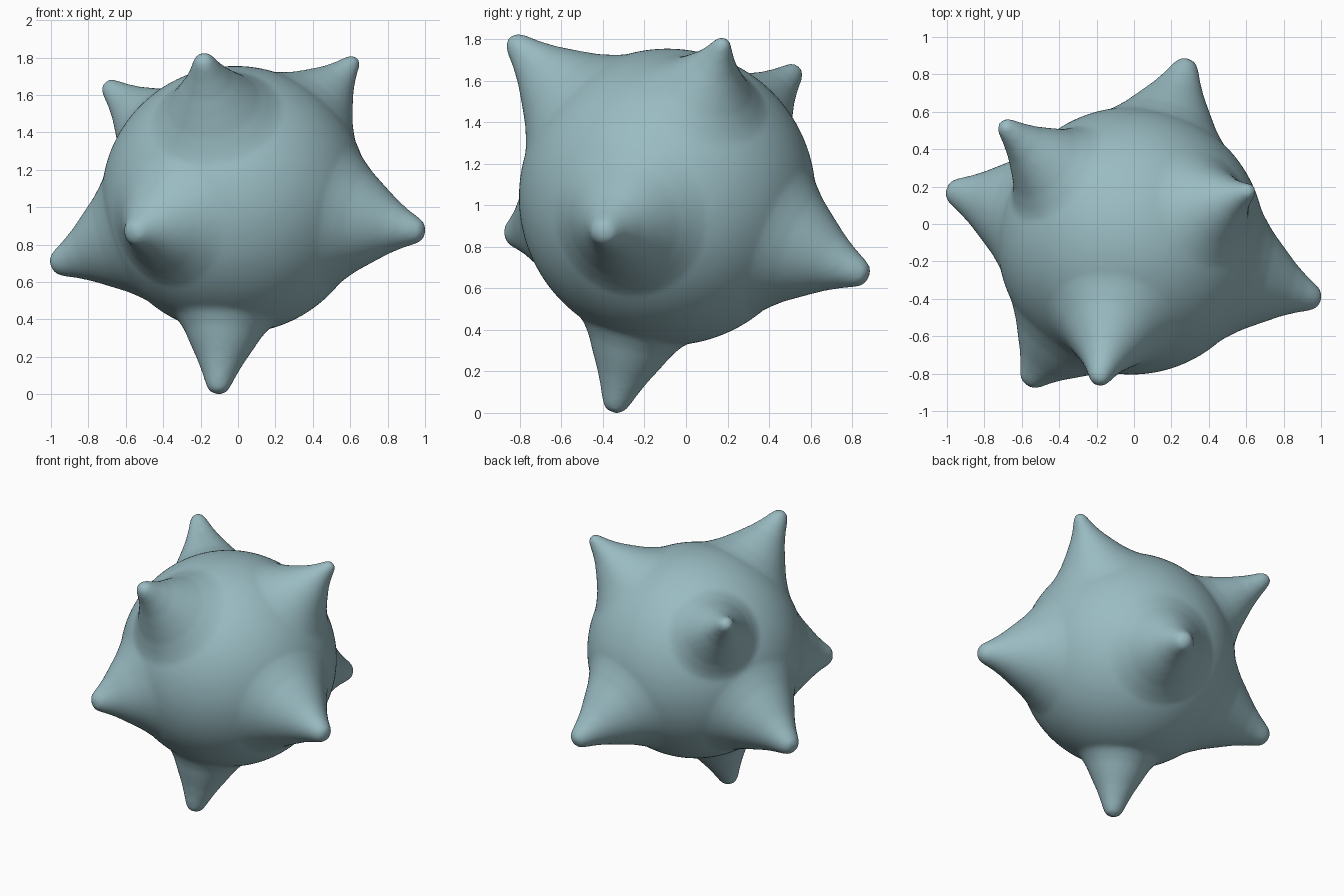
import bpy, bmesh, math
from mathutils import Vector, Matrix

if "Cube" in bpy.data.objects:
    bpy.data.objects.remove(bpy.data.objects["Cube"])

C = Vector((-0.015, -0.09, 1.04))   # ball centre
R = 0.715

# spike tip, base width factor, tip width factor
SPIKES = [
    ((-0.19, -0.85, 1.81), 0.98, 0.85),   # upper front
    ((1.00, -0.41, 0.865), 1.06, 1.0),    # right
    ((-1.00, 0.185, 0.685), 1.04, 1.05),  # left
    ((-0.575, -0.86, 0.855), 0.98, 0.95), # lower front
    ((-0.11, -0.35, 0.00), 0.72, 0.95),   # bottom
    ((0.635, 0.185, 1.80), 0.90, 0.65),   # upper right
    ((-0.71, 0.54, 1.66), 0.84, 0.8),     # upper left back
    ((0.29, 0.88, 0.655), 1.02, 1.0),     # back
]
# (height along axis, radius) for a tip at 1.06
PROFILE = [(1.06, 0.0), (1.055, 0.03), (1.04, 0.055), (1.01, 0.073), (0.95, 0.103),
           (0.88, 0.145), (0.79, 0.21), (0.715, 0.265), (0.655, 0.32), (0.59, 0.39)]
SEG = 48

bm = bmesh.new()
bmesh.ops.create_icosphere(bm, subdivisions=6, radius=R, matrix=Matrix.Translation(C))


def add_spike(tip, base_w, tip_w):
    axis = Vector(tip) - C
    length = axis.length
    rot = axis.to_track_quat('Z', 'Y')
    rings = []
    for h, r in PROFILE[1:]:
        t = (h - 0.59) / (1.06 - 0.59)
        rr = r * (base_w * (1 - t) + tip_w * t)
        # foot of the flare follows the ball, the top reaches the tip
        foot = math.sqrt(R * R - rr * rr)
        lift = h - math.sqrt(R * R - r * r)
        full = 1.06 - R
        hh = foot + lift * (length - R) / full
        rings.append([bm.verts.new(C + rot @ Vector((rr * math.cos(a), rr * math.sin(a), hh)))
                      for a in (2 * math.pi * i / SEG for i in range(SEG))])
    top = bm.verts.new(Vector(tip))
    low = bm.verts.new(C + rot @ Vector((0, 0, 0.2)))
    for i in range(SEG):
        j = (i + 1) % SEG
        bm.faces.new((top, rings[0][i], rings[0][j]))
        bm.faces.new((low, rings[-1][j], rings[-1][i]))
        for a, b in zip(rings, rings[1:]):
            bm.faces.new((a[i], b[i], b[j], a[j]))


for s in SPIKES:
    add_spike(*s)
bmesh.ops.recalc_face_normals(bm, faces=bm.faces[:])

mesh = bpy.data.meshes.new("spiked_ball")
bm.to_mesh(mesh)
bm.free()
ball = bpy.data.objects.new("spiked_ball", mesh)
bpy.context.collection.objects.link(ball)

# pale teal surface
mat = bpy.data.materials.new("pale_teal")
mat.diffuse_color = (0.32, 0.50, 0.54, 1)
mat.use_nodes = True
mat.node_tree.nodes["Principled BSDF"].inputs["Base Color"].default_value = mat.diffuse_color
mesh.materials.append(mat)

# fuse ball and spikes into one smooth skin
rm = ball.modifiers.new("fuse", 'REMESH')
rm.mode = 'VOXEL'
rm.voxel_size = 0.015
rm.use_smooth_shade = True
sm = ball.modifiers.new("soften", 'SMOOTH')
sm.factor = 0.5
sm.iterations = 8
for p in mesh.polygons:
    p.use_smooth = True
